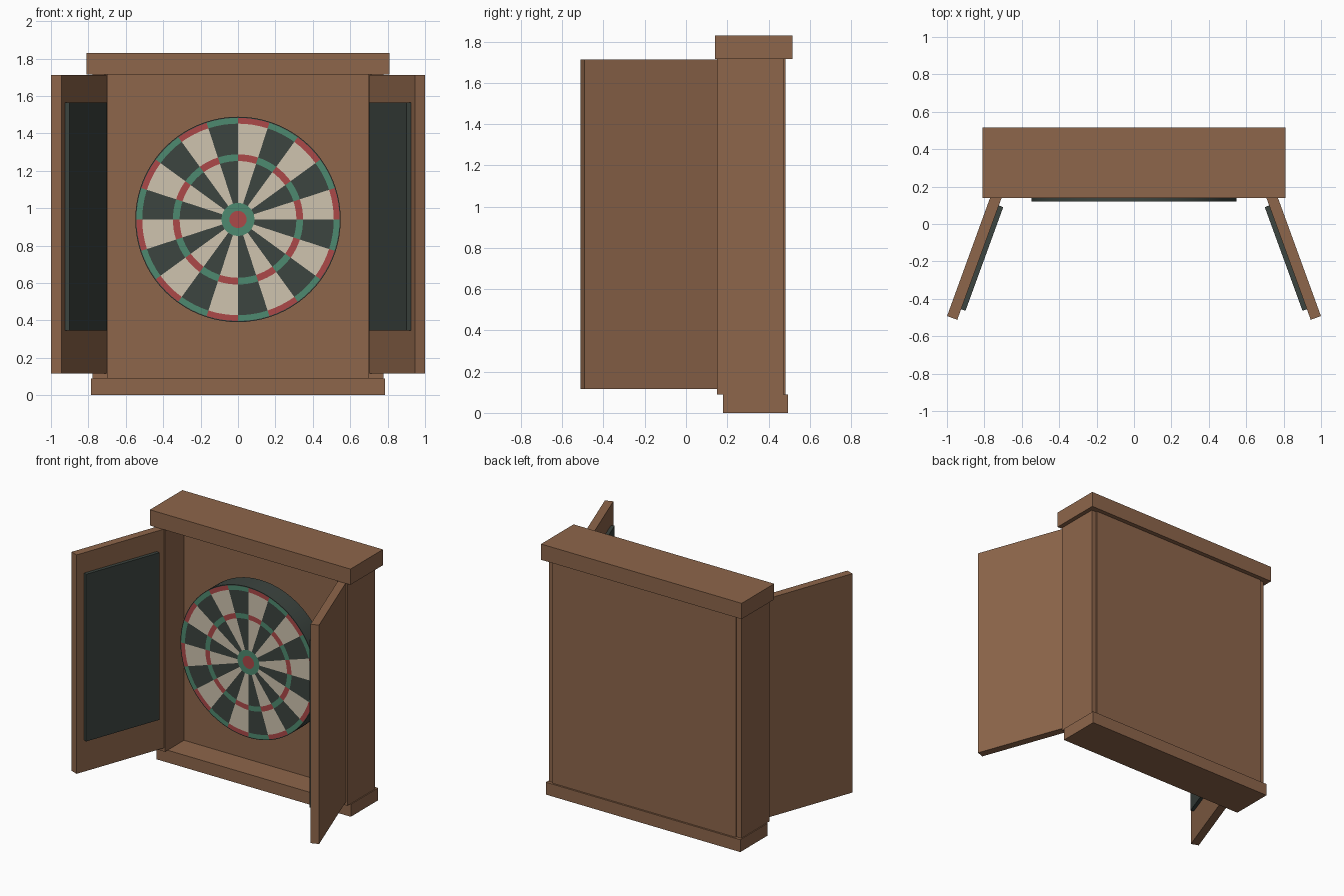
import bpy
import bmesh
from math import sin, cos, tau, radians
from mathutils import Matrix, Vector

if "Cube" in bpy.data.objects:
    bpy.data.objects.remove(bpy.data.objects["Cube"], do_unlink=True)


def material(name, r, g, b):
    m = bpy.data.materials.new(name)
    m.use_nodes = True
    m.diffuse_color = (r, g, b, 1)
    m.node_tree.nodes["Principled BSDF"].inputs["Base Color"].default_value = (r, g, b, 1)
    return m


wood = material("brown wood", 0.27, 0.133, 0.07)
dark = material("dark slate", 0.045, 0.058, 0.05)
cream = material("cream", 0.62, 0.55, 0.43)
red = material("red", 0.413, 0.065, 0.065)
green = material("green", 0.076, 0.254, 0.162)


def add_object(name, bm, *mats):
    bmesh.ops.recalc_face_normals(bm, faces=bm.faces)
    mesh = bpy.data.meshes.new(name)
    bm.to_mesh(mesh)
    bm.free()
    for m in mats:
        mesh.materials.append(m)
    obj = bpy.data.objects.new(name, mesh)
    bpy.context.collection.objects.link(obj)
    return obj


def box(name, x, y, z, mat, frame=Matrix()):
    """Box between (low, high) limits on each axis, placed in a local frame."""
    bm = bmesh.new()
    bmesh.ops.create_cube(bm, size=1)
    for v in bm.verts:
        v.co = Vector([lo + (c + 0.5) * (hi - lo) for c, (lo, hi) in zip(v.co, (x, y, z))])
    bm.transform(frame)
    return add_object(name, bm, mat)


# Cabinet
box("top_slab", (-0.81, 0.81), (0.14, 0.515), (1.715, 1.83), wood)
box("base_slab", (-0.785, 0.785), (0.18, 0.495), (0, 0.09), wood)
box("back_panel", (-0.74, 0.74), (0.37, 0.482), (0.09, 1.715), wood)

# Walls, open doors and the slates on their inner faces
for side, label in ((1, "left"), (-1, "right")):
    box(label + "_wall", sorted((side * 0.695, side * 0.778)), (0.15, 0.472), (0.09, 1.715), wood)
    # Frame at the inner free corner: +y runs to the hinge, outward is side * x
    frame = Matrix.Translation((side * 0.945, -0.512, 0)) @ Matrix.Rotation(side * radians(20), 4, "Z")
    box(label + "_door", sorted((0, side * 0.058)), (0, 0.705), (0.115, 1.713), wood, frame)
    box(label + "_slate", sorted((-side * 0.025, 0)), (0.06, 0.65), (0.345, 1.565), dark, frame)

# Round target: concentric rings split into twenty wedges, then rim, side and back
SECTORS, STEPS = 20, 4
COUNT = SECTORS * STEPS
FRONT, BACK, HEIGHT = 0.12, 0.26, 0.94
DARK, CREAM, RED, GREEN = range(4)
# Outer radius of each ring, with its colours on even and odd wedges
rings = (
    (0.046, RED, RED),
    (0.088, GREEN, GREEN),
    (0.312, CREAM, DARK),
    (0.348, RED, GREEN),
    (0.512, CREAM, DARK),
    (0.543, RED, GREEN),
    (0.549, DARK, DARK),
)

bm = bmesh.new()


def circle(radius, y):
    angles = [tau * i / COUNT for i in range(COUNT)]
    return [bm.verts.new((radius * sin(a), y, HEIGHT + radius * cos(a))) for a in angles]


def bridge(a, b, colours):
    for i in range(COUNT):
        j = (i + 1) % COUNT
        face = bm.faces.new((a[i], a[j], b[j], b[i]))
        face.material_index = colours[i // STEPS % 2]


inner = circle(rings[0][0], FRONT)
bm.faces.new(inner).material_index = RED
for radius, *colours in rings[1:]:
    outer = circle(radius, FRONT)
    bridge(inner, outer, colours)
    inner = outer
rear = circle(rings[-1][0], BACK)
bridge(inner, rear, (DARK, DARK))
bm.faces.new(rear).material_index = DARK
target = add_object("target_board", bm, dark, cream, red, green)
bpy.ops.object.select_all(action="DESELECT")
target.select_set(True)
bpy.context.view_layer.objects.active = target
bpy.ops.object.shade_smooth_by_angle(angle=radians(30))

# Mounting block holding the target to the back
box("target_mount", (-0.15, 0.15), (BACK, 0.37), (HEIGHT - 0.15, HEIGHT + 0.15), wood)
